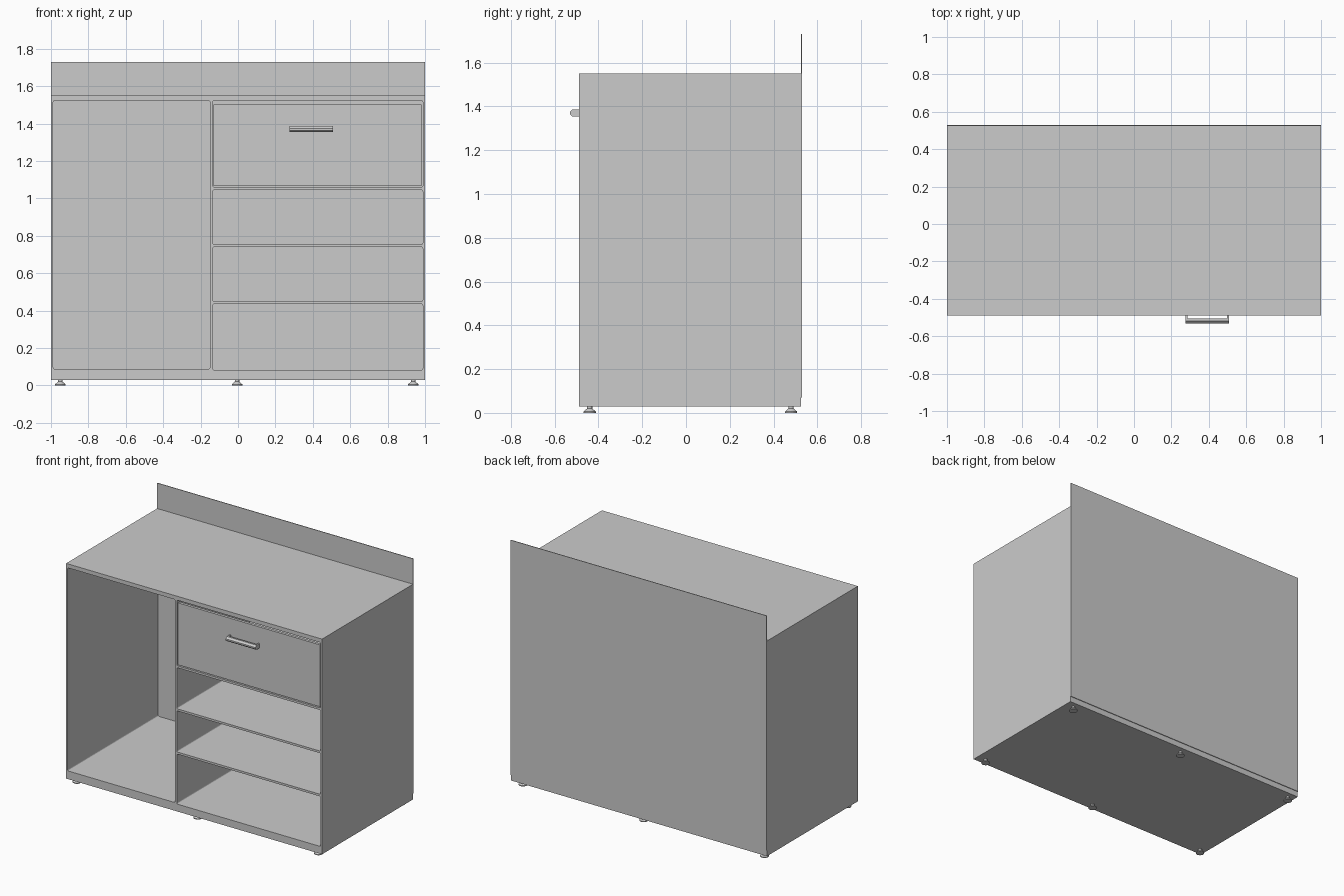
import bpy, bmesh
from mathutils import Vector

cube = bpy.data.objects.get("Cube")
if cube:
    bpy.data.objects.remove(cube, do_unlink=True)

GREY = (0.6, 0.6, 0.6, 1)
steel = bpy.data.materials.new("steel_grey")
steel.use_nodes = True
steel.diffuse_color = GREY
steel.node_tree.nodes["Principled BSDF"].inputs["Base Color"].default_value = GREY


def finish(name, bm):
    bmesh.ops.recalc_face_normals(bm, faces=bm.faces)
    mesh = bpy.data.meshes.new(name)
    bm.to_mesh(mesh)
    bm.free()
    mesh.materials.append(steel)
    ob = bpy.data.objects.new(name, mesh)
    bpy.context.collection.objects.link(ob)
    return ob


def box(name, x, y, z, corner=0):
    """Box from (min, max) ranges; corner rounds the edges running along y."""
    bm = bmesh.new()
    bmesh.ops.create_cube(bm, size=1)
    for v in bm.verts:
        v.co = Vector([(r[0] + r[1]) / 2 + c * (r[1] - r[0])
                       for r, c in zip((x, y, z), v.co)])
    if corner:
        edges = [e for e in bm.edges
                 if abs(e.verts[0].co.y - e.verts[1].co.y) > 0.1]
        bmesh.ops.bevel(bm, geom=edges, offset=corner, segments=3,
                        profile=0.5, affect='EDGES')
    return finish(name, bm)


def extrude_x(name, profile, x0, x1):
    """Extrude a (y, z) profile along x."""
    bm = bmesh.new()
    face = bm.faces.new([bm.verts.new((x0, y, z)) for y, z in profile])
    new = bmesh.ops.extrude_face_region(bm, geom=[face])["geom"]
    bmesh.ops.translate(bm, vec=(x1 - x0, 0, 0),
                        verts=[g for g in new if isinstance(g, bmesh.types.BMVert)])
    return finish(name, bm)


# Carcass: one block with the compartments cut out of its front
FRONT, BACK = -0.49, 0.525
carcass = box("carcass", (-1, 1), (FRONT, BACK), (0.03, 1.55))
RIGHT_BAY = (-0.135, 0.988)
openings = [((-0.988, -0.15), (0.088, 1.522)),
            (RIGHT_BAY, (1.06, 1.522)),
            (RIGHT_BAY, (0.755, 1.045)),
            (RIGHT_BAY, (0.45, 0.74)),
            (RIGHT_BAY, (0.082, 0.435))]
for i, (x, z) in enumerate(openings):
    cutter = box(f"opening_cutter_{i}", x, (FRONT - 0.1, BACK - 0.005), z, 0.008)
    cutter.hide_render = True
    cutter.hide_viewport = True
    cutter.display_type = 'WIRE'
    cut = carcass.modifiers.new(f"opening_{i}", 'BOOLEAN')
    cut.operation = 'DIFFERENCE'
    cut.solver = 'EXACT'
    cut.object = cutter

# Back sheet rising above the worktop as a splashback
box("back_panel", (-1, 1), (BACK, 0.53), (0.07, 1.73))

# Drawer: front, sides, floor and back
DX = (-0.13, 0.982)
DY = (FRONT + 0.005, 0.45)
box("drawer_front", DX, (DY[0], DY[0] + 0.02), (1.065, 1.502))
box("drawer_floor", (-0.11, 0.962), (DY[0] + 0.02, DY[1]), (1.075, 1.085))
box("drawer_back", (-0.11, 0.962), (DY[1] - 0.01, DY[1]), (1.085, 1.46))
for side, x in (("right", -0.11), ("left", 0.952)):
    box(f"drawer_{side}_side", (x, x + 0.01), (DY[0] + 0.02, DY[1] - 0.01), (1.085, 1.46))

# Handle: faceted bar on two end posts
extrude_x("handle_bar", [(-0.506, 1.354), (-0.519, 1.354), (-0.531, 1.364),
                         (-0.531, 1.374), (-0.519, 1.386), (-0.506, 1.386)],
          0.275, 0.508)
for side, x in (("right", 0.275), ("left", 0.498)):
    box(f"handle_{side}_post", (x, x + 0.01), (-0.506, DY[0]), (1.354, 1.386))

# Feet: flared pads with a short stem
for row, y in (("front", -0.44), ("back", 0.48)):
    for place, x in (("right", -0.95), ("middle", -0.005), ("left", 0.937)):
        bm = bmesh.new()
        for r0, r1, z0, z1 in ((0.028, 0.028, 0, 0.006),
                               (0.028, 0.012, 0.006, 0.02),
                               (0.012, 0.012, 0.02, 0.031)):
            part = bmesh.ops.create_cone(bm, cap_ends=True, segments=20, radius1=r0,
                                         radius2=r1, depth=z1 - z0)
            bmesh.ops.translate(bm, verts=part["verts"], vec=(x, y, (z0 + z1) / 2))
        finish(f"{row}_{place}_foot", bm)
